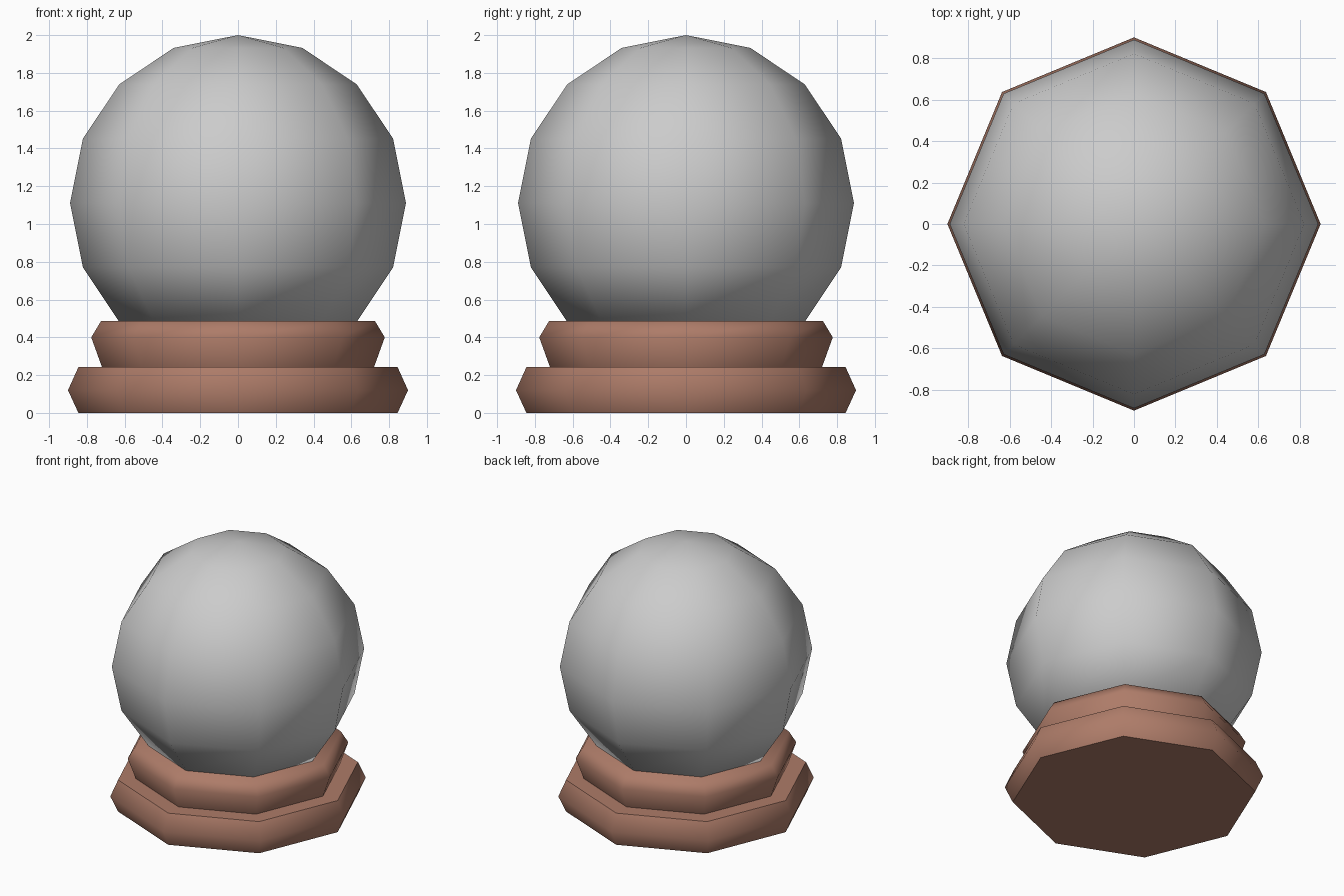
import bpy, bmesh
from math import sin, cos, pi, radians

if "Cube" in bpy.data.objects:
    bpy.data.objects.remove(bpy.data.objects["Cube"])

SIDES = 8


def lathe(name, profile, angle, mat=None):
    """Revolve a bottom-to-top (radius, z) profile; radius 0 is a pole."""
    bm = bmesh.new()
    rings = []
    for r, z in profile:
        if r == 0:
            rings.append([bm.verts.new((0, 0, z))])
        else:
            rings.append([bm.verts.new((r * cos(2 * pi * i / SIDES),
                                        r * sin(2 * pi * i / SIDES), z))
                          for i in range(SIDES)])
    for a, b in zip(rings, rings[1:]):
        for i in range(SIDES):
            j = (i + 1) % SIDES
            if len(b) == 1:
                bm.faces.new((a[i], a[j], b[0]))
            else:
                bm.faces.new((a[i], a[j], b[j], b[i]))
    # flat caps on open ends
    if len(rings[0]) > 1:
        bm.faces.new(rings[0][::-1])
    if len(rings[-1]) > 1:
        bm.faces.new(rings[-1])
    bmesh.ops.recalc_face_normals(bm, faces=bm.faces[:])
    mesh = bpy.data.meshes.new(name)
    bm.to_mesh(mesh)
    bm.free()
    obj = bpy.data.objects.new(name, mesh)
    bpy.context.collection.objects.link(obj)
    if mat:
        mesh.materials.append(mat)
    bpy.ops.object.select_all(action='DESELECT')
    obj.select_set(True)
    bpy.context.view_layer.objects.active = obj
    bpy.ops.object.shade_smooth_by_angle(angle=radians(angle))
    return obj


wood = bpy.data.materials.new("brown_wood")
wood.diffuse_color = (0.42, 0.20, 0.14, 1)
wood.use_nodes = True
wood.node_tree.nodes["Principled BSDF"].inputs["Base Color"].default_value = wood.diffuse_color

# Stepped octagonal base
lathe("base_lower_tier", [(0.845, 0), (0.9, 0.12), (0.845, 0.242)], 64, wood)
lathe("base_upper_tier", [(0.72, 0.242), (0.777, 0.40), (0.725, 0.486)], 64, wood)

# Globe: 22.5 degree rings, cut off where it sits on the base
R, CZ = 0.889, 1.111
globe = [(R * cos(radians(a)), CZ + R * sin(radians(a)))
         for a in (-45, -22.5, 0, 22.5, 45, 67.5)]
lathe("globe", globe + [(0, CZ + R)], 64)
